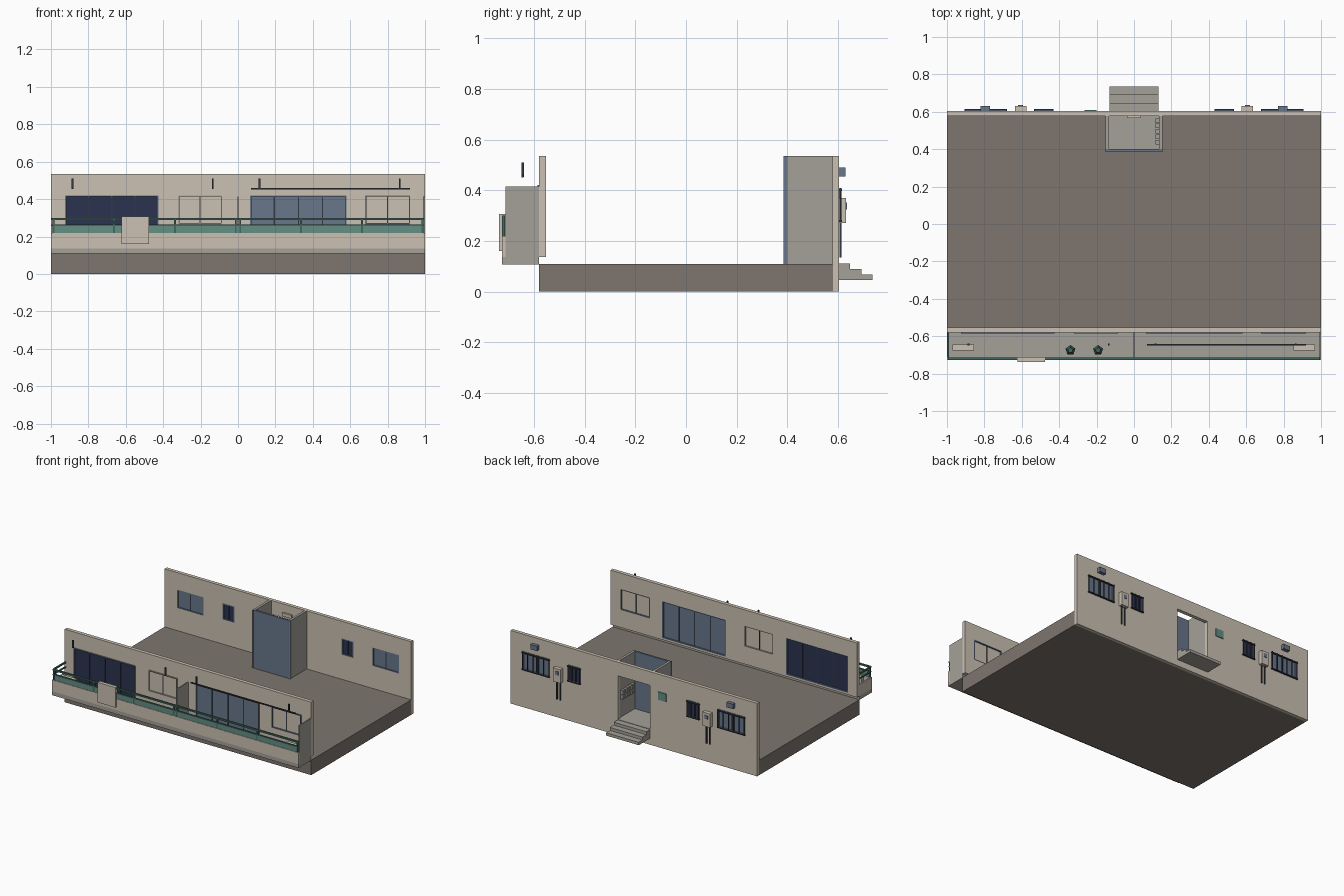
import bpy, bmesh
from mathutils import Matrix, Vector

if "Cube" in bpy.data.objects:
    bpy.data.objects.remove(bpy.data.objects["Cube"])


def material(name, r, g, b):
    """Flat material from an 8-bit display colour."""
    col = [((c / 255 + 0.055) / 1.055) ** 2.4 for c in (r, g, b)] + [1]
    m = bpy.data.materials.new(name)
    m.use_nodes = True
    m.diffuse_color = col
    m.node_tree.nodes["Principled BSDF"].inputs["Base Color"].default_value = col
    return m


BEIGE = material("beige plaster", 203, 193, 178)
GREY = material("grey concrete", 165, 161, 152)
BROWN = material("brown grey slab", 126, 118, 111)
BLUE = material("blue grey glass", 104, 118, 138)
NAVY = material("navy glass", 42, 50, 80)
TEAL = material("teal panel", 100, 142, 131)
GREEN = material("dark green rail", 66, 104, 96)
DARK = material("dark metal", 52, 57, 66)


def finish(name, bm, mat):
    me = bpy.data.meshes.new(name)
    bmesh.ops.recalc_face_normals(bm, faces=bm.faces)
    bm.to_mesh(me)
    bm.free()
    ob = bpy.data.objects.new(name, me)
    bpy.context.scene.collection.objects.link(ob)
    me.materials.append(mat)
    return ob


def add_box(bm, x, y, z):
    spans = (x, y, z)
    centre = Vector([(a + b) / 2 for a, b in spans])
    size = [abs(b - a) for a, b in spans]
    bmesh.ops.create_cube(bm, size=1, matrix=Matrix.Translation(centre) @ Matrix.Diagonal((*size, 1)))


def boxes(name, mat, *spans):
    bm = bmesh.new()
    for s in spans:
        add_box(bm, *s)
    return finish(name, bm, mat)


def wall(name, mat, y, z, openings):
    """Wall from a grid of faces, leaving out the openings, then thickened."""
    xs = sorted({-1, 1, *(v for o in openings for v in o[0])})
    zs = sorted({*z, *(v for o in openings for v in o[1])})
    bm = bmesh.new()
    for x0, x1 in zip(xs, xs[1:]):
        for z0, z1 in zip(zs, zs[1:]):
            cx, cz = (x0 + x1) / 2, (z0 + z1) / 2
            if any(a < cx < b and c < cz < d for (a, b), (c, d) in openings):
                continue
            bm.faces.new([bm.verts.new((px, y[0], pz))
                          for px, pz in ((x0, z0), (x1, z0), (x1, z1), (x0, z1))])
    bmesh.ops.remove_doubles(bm, verts=bm.verts, dist=1e-5)
    res = bmesh.ops.extrude_face_region(bm, geom=bm.faces[:])
    moved = [v for v in res["geom"] if isinstance(v, bmesh.types.BMVert)]
    bmesh.ops.translate(bm, verts=moved, vec=(0, y[1] - y[0], 0))
    bmesh.ops.dissolve_limit(bm, angle_limit=0.01, verts=bm.verts, edges=bm.edges)
    return finish(name, bm, mat)


def window(name, x, z, y, pane, frame, panels, t=0.007):
    """Pane in the middle of the wall with a frame and mullions."""
    (x0, x1), (z0, z1) = x, z
    mid = (y[0] + y[1]) / 2
    boxes(name + "_pane", pane, (x, (mid - 0.007, mid + 0.007), z))
    boxes(name + "_frame", frame,
          ((x0, x0 + t), y, z), ((x1 - t, x1), y, z),
          (x, y, (z0, z0 + t)), (x, y, (z1 - t, z1)))
    step = (x1 - x0) / panels
    boxes(name + "_mullions", DARK,
          *[((x0 + i * step - 0.003, x0 + i * step + 0.003), (mid - 0.01, mid + 0.01), z)
            for i in range(1, panels)])


# Floor slab
boxes("floor_slab", BROWN, ((-1, 1), (-0.58, 0.58), (0, 0.11)))

# Front wall and its windows
front = [("front_large_dark", (-0.925, -0.425), (0.15, 0.42), NAVY, BLUE, 4),
         ("front_small_right", (-0.32, -0.085), (0.265, 0.42), BEIGE, GREY, 2),
         ("front_large_blue", (0.065, 0.58), (0.15, 0.42), BLUE, BLUE, 4),
         ("front_small_left", (0.68, 0.92), (0.265, 0.42), BEIGE, BLUE, 2)]
wall("front_wall", BEIGE, (-0.58, -0.553), (0.137, 0.535), [(w[1], w[2]) for w in front])
for n, x, z, pane, frame, panels in front:
    window(n, x, z, (-0.586, -0.553), pane, frame, panels)

# Back wall with doorway and mirrored windows
back = [((-0.13, 0.13), (0.11, 0.435))]
sets = []
for s, side in ((1, "left"), (-1, "right")):
    for kind, a, b, zz, pane, n in (("wide", 0.685, 0.9, (0.275, 0.41), BLUE, 2),
                                    ("narrow", 0.435, 0.53, (0.29, 0.41), NAVY, 2)):
        x = tuple(sorted((a * s, b * s)))
        back.append((x, zz))
        sets.append((f"back_{kind}_{side}", x, zz, pane, n))
wall("back_wall", BEIGE, (0.578, 0.604), (0, 0.535), back)
for n, x, z, pane, panels in sets:
    window(n, x, z, (0.578, 0.606), pane, BLUE, panels)
    # Window guard bars
    count = 6 if "wide" in n else 4
    gap = (x[1] - x[0]) / (count - 1)
    bars = [((x[0] + i * gap - 0.0025, x[0] + i * gap + 0.0025), (0.607, 0.613), z)
            for i in range(count)]
    rails = [((x[0] - 0.005, x[1] + 0.005), (0.604, 0.615), (h, h + 0.007))
             for h in (z[0], z[1] - 0.012)]
    boxes(n + "_guard", DARK, *bars, *rails)

# Heaters, pipes and vents on the back wall
for s, side in ((1, "left"), (-1, "right")):
    c = 0.606 * s
    boxes("heater_" + side, BEIGE, ((c - 0.03, c + 0.03), (0.604, 0.632), (0.27, 0.37)))
    boxes("heater_panel_" + side, BLUE, ((c - 0.013, c + 0.013), (0.632, 0.635), (0.325, 0.352)))
    boxes("heater_pipes_" + side, DARK,
          *[((c + d - 0.004, c + d + 0.004), (0.606, 0.614), (0.135, 0.27)) for d in (-0.013, 0.013)])
    v = 0.795 * s
    boxes("vent_hood_" + side, BLUE, ((v - 0.026, v + 0.026), (0.604, 0.63), (0.455, 0.49)))
boxes("notice_plate", TEAL, ((-0.265, -0.2), (0.604, 0.61), (0.35, 0.408)))

# Entrance lobby
boxes("lobby_sides", GREY, *[((s * 0.135, s * 0.153), (0.4, 0.578), (0.11, 0.535)) for s in (-1, 1)])
boxes("lobby_floor", GREY, ((-0.135, 0.135), (0.4, 0.604), (0.108, 0.115)))
boxes("lobby_panel", BLUE, ((-0.153, 0.153), (0.386, 0.4), (0.11, 0.535)))
boxes("lobby_panel_trim", GREY,
      *[((s * 0.146, s * 0.154), (0.384, 0.386), (0.11, 0.535)) for s in (-1, 1)])
boxes("lobby_lamp", BEIGE, ((-0.038, 0.036), (0.566, 0.578), (0.45, 0.475)))
boxes("mail_boxes", GREY,
      *[((0.115, 0.135), (0.425 + i * 0.029, 0.449 + i * 0.029), (h, h + 0.03))
        for i in range(5) for h in (0.25, 0.285)])

# Entrance steps
boxes("entrance_steps", GREY,
      *[((-0.132, 0.132), (0.604 + i * 0.044, 0.648 + i * 0.044), (0.047, 0.112 - i * 0.022))
        for i in range(3)])

# Balcony floor, parapet and partitions
boxes("balcony_floor", GREY, ((-1, 1), (-0.727, -0.58), (0.108, 0.137)))
boxes("balcony_parapet", BEIGE, ((-1, 1), (-0.727, -0.713), (0.137, 0.22)),
      ((-1, -0.99), (-0.713, -0.58), (0.137, 0.22)))
boxes("balcony_end_wall", GREY, ((0.99, 1), (-0.713, -0.58), (0.137, 0.415)))
boxes("balcony_partition", GREY, ((-0.004, 0.004), (-0.713, -0.58), (0.137, 0.415)))
boxes("balcony_hatches", GREY,
      *[((c - 0.066, c + 0.066), (-0.675, -0.605), (0.137, 0.14)) for c in (-0.712, 0.73)])

# Railing
boxes("railing_panel", TEAL, ((-0.99, 0.99), (-0.724, -0.716), (0.22, 0.26)))
boxes("railing_bars", GREEN,
      ((-0.995, 0.995), (-0.726, -0.714), (0.289, 0.3)),
      ((-0.995, 0.995), (-0.726, -0.714), (0.256, 0.264)),
      ((-0.998, -0.988), (-0.714, -0.58), (0.289, 0.3)),
      ((-0.998, -0.988), (-0.714, -0.58), (0.256, 0.264)))
posts = [s * (0.012 + i * 0.325) for i in range(4) for s in (-1, 1)]
boxes("railing_posts", GREEN,
      *[((p - 0.005, p + 0.005), (-0.726, -0.714), (0.22, 0.3)) for p in posts])

# Box hung on the railing
boxes("railing_box", BEIGE, ((-0.622, -0.477), (-0.738, -0.712), (0.16, 0.307)))

# Laundry poles and hangers
boxes("pole_hangers", DARK,
      *[((c - 0.005, c + 0.005), (-0.65, -0.64), (0.453, 0.51)) for c in (-0.885, -0.135, 0.115, 0.865)])
boxes("laundry_pole", DARK, ((0.07, 0.92), (-0.649, -0.641), (0.451, 0.459)))

# Outdoor units
for c, side in ((-0.913, "right"), (0.91, "left")):
    boxes("outdoor_unit_" + side, BEIGE, ((c - 0.058, c + 0.058), (-0.676, -0.643), (0.137, 0.235)))

# Potted plants
for i, c in enumerate((-0.34, -0.192)):
    for part, mat, r1, r2, z, h in (("pot", DARK, 0.016, 0.022, 0.137, 0.04),
                                    ("leaves", GREEN, 0.028, 0.014, 0.177, 0.05)):
        bm = bmesh.new()
        bmesh.ops.create_cone(bm, cap_ends=True, segments=5, radius1=r1, radius2=r2, depth=h,
                              matrix=Matrix.Translation((c, -0.675, z + h / 2)))
        finish(f"plant_{part}_{i + 1}", bm, mat)
